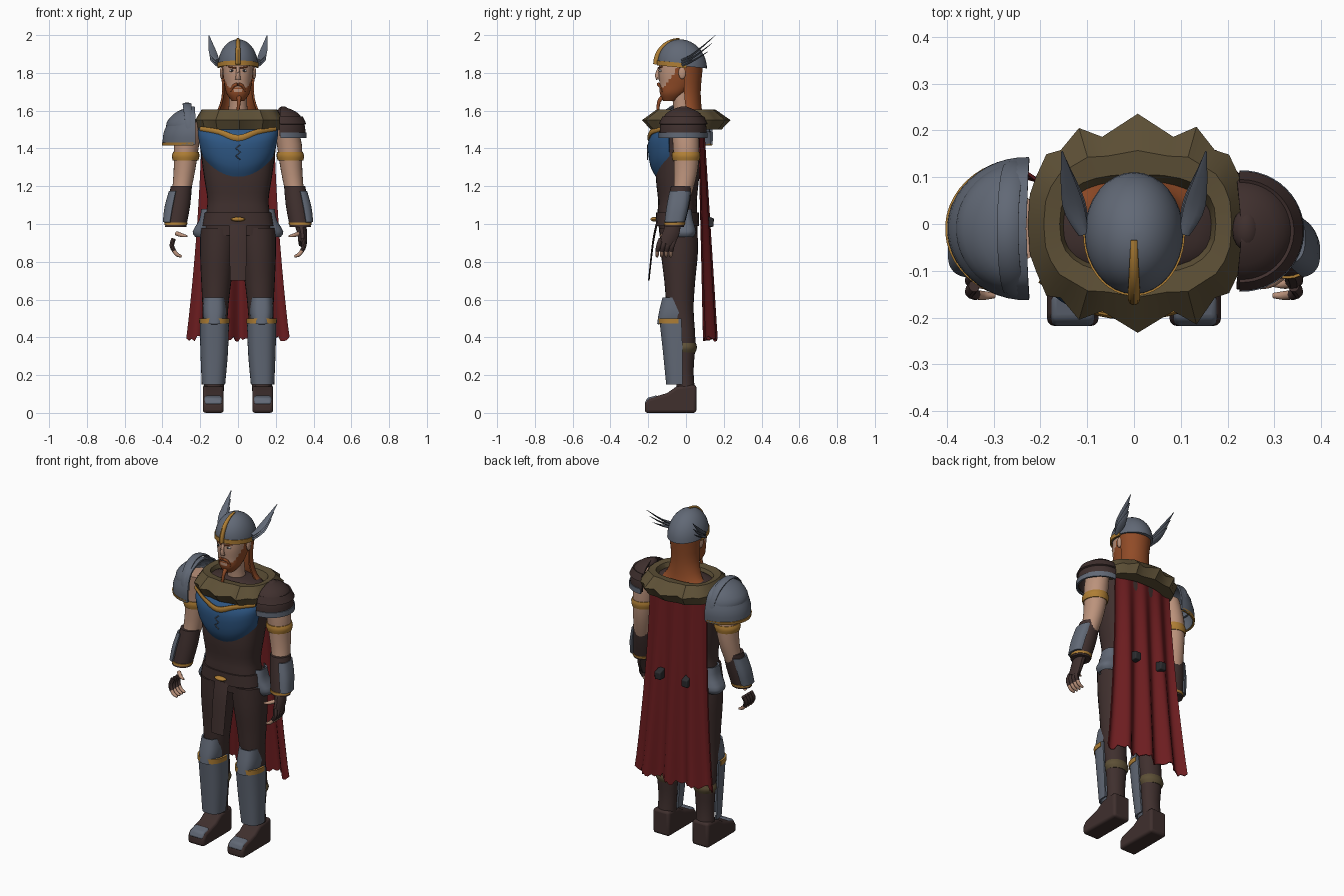
import bpy, bmesh, math, random
from math import sin, cos, pi, radians
from mathutils import Vector

if "Cube" in bpy.data.objects:
    bpy.data.objects.remove(bpy.data.objects["Cube"], do_unlink=True)
random.seed(4)
parts = []


def material(name, rgb):
    m = bpy.data.materials.new(name)
    m.use_nodes = True
    m.diffuse_color = (*rgb, 1)
    m.node_tree.nodes["Principled BSDF"].inputs["Base Color"].default_value = (*rgb, 1)
    return m


STEEL = material("steel", (.12, .14, .18))
LEATHER = material("dark leather", (.05, .029, .027))
RED = material("cape red", (.15, .012, .014))
BLUE = material("armour blue", (.027, .095, .23))
GOLD = material("gold", (.43, .21, .035))
SKIN = material("skin", (.5, .29, .2))
HAIR = material("ginger hair", (.28, .07, .02))
FUR = material("fur", (.11, .08, .037))
DARK = material("charcoal", (.025, .025, .028))
WHITE = material("eye white", (.6, .6, .58))


def finish(name, bm, *mats):
    bmesh.ops.recalc_face_normals(bm, faces=bm.faces)
    me = bpy.data.meshes.new(name)
    bm.to_mesh(me)
    bm.free()
    for m in mats:
        me.materials.append(m)
    ob = bpy.data.objects.new(name, me)
    bpy.context.collection.objects.link(ob)
    parts.append(ob)
    return ob


def grid(name, rows, mat, wrap=True, loop=False, cap=True, thick=0):
    """Skin a list of point rows with quads."""
    bm = bmesh.new()
    vs = [[bm.verts.new(p) for p in r] for r in rows]
    n = len(rows[0])
    for i in range(len(vs) if loop else len(vs) - 1):
        a, b = vs[i], vs[(i + 1) % len(vs)]
        for j in range(n if wrap else n - 1):
            k = (j + 1) % n
            bm.faces.new((a[j], a[k], b[k], b[j]))
    if wrap and cap and not loop:
        bm.faces.new(vs[0])
        bm.faces.new(vs[-1])
    if thick:
        bmesh.ops.recalc_face_normals(bm, faces=bm.faces)
        bmesh.ops.solidify(bm, geom=bm.faces[:], thickness=thick)
    return finish(name, bm, mat)


def spline(keys, steps):
    """Smoothly interpolate tuples."""
    out = []
    for i in range(len(keys) - 1):
        q = [keys[max(i - 1, 0)], keys[i], keys[i + 1], keys[min(i + 2, len(keys) - 1)]]
        for s in range(steps):
            t = s / steps
            out.append(tuple(.5 * (2 * b + (c - a) * t + (2 * a - 5 * b + 4 * c - d) * t * t
                       + (3 * b - a - 3 * c + d) * t ** 3) for a, b, c, d in zip(*q)))
    return out + [keys[-1]]


def loft(name, keys, mat, side=1, arc=None, power=2.0, steps=3, n=24, thick=.01, warp=None):
    """Stack ellipses (cx, cy, z, rx, ry); arc keeps only part of each ring (270 = front)."""
    a0, a1 = arc or (0, 360)
    rows = []
    for cx, cy, z, rx, ry in spline(keys, steps):
        row = []
        for j in range(n):
            a = radians(a0 + (a1 - a0) * j / (n - 1 if arc else n))
            c, s = cos(a), sin(a)
            p = (side * (cx + rx * math.copysign(abs(c) ** (2 / power), c)),
                 cy + ry * math.copysign(abs(s) ** (2 / power), s), z)
            row.append(warp(*p) if warp else p)
        rows.append(row)
    return grid(name, rows, mat, wrap=not arc, thick=thick if arc else 0)


def tube(name, path, mat, side=1, n=10, ref=None, steps=4):
    """Sweep an ellipse along (x, y, z, half width, half depth) keys."""
    pts = spline(path, steps)
    vs = [Vector((side * p[0], p[1], p[2])) for p in pts]
    d = (vs[-1] - vs[0]).normalized()
    ref = Vector(ref) if ref else Vector((0, 1, 0) if abs(d.z) > .85 else (0, 0, 1))
    rows = []
    for i, (v, p) in enumerate(zip(vs, pts)):
        t = (vs[min(i + 1, len(vs) - 1)] - vs[max(i - 1, 0)]).normalized()
        u = t.cross(ref).normalized()
        w = u.cross(t)
        rows.append([v + u * p[3] * cos(2 * pi * k / n) + w * p[4] * sin(2 * pi * k / n) for k in range(n)])
    return grid(name, rows, mat)


def ball(name, loc, scale, mat):
    bm = bmesh.new()
    bmesh.ops.create_uvsphere(bm, u_segments=16, v_segments=10, radius=1)
    for v in bm.verts:
        v.co = Vector(a * b + c for a, b, c in zip(v.co, scale, loc))
    return finish(name, bm, mat)


def prism(name, outline, x0, x1, mat, bevel):
    """Extrude a (y, z) outline sideways and round its edges."""
    ob = grid(name, [[(x, y, z) for y, z in outline] for x in (x0, x1)], mat)
    m = ob.modifiers.new("bevel", "BEVEL")
    m.width, m.segments = bevel, 3


# Head, coloured by region: beard follows the jaw line
head = loft("head", [(0, -.085, 1.65, .032, .035), (0, -.07, 1.69, .06, .068), (0, -.05, 1.74, .072, .09),
                     (0, -.04, 1.8, .08, .105), (0, -.03, 1.87, .082, .11)], SKIN, steps=6, n=40, power=2.2)
head.data.materials.append(HAIR)
for f in head.data.polygons:
    c = f.center
    mouth = abs(c.x) < .018 and 1.695 < c.z < 1.715
    if c.y > -.03 or (c.z < 1.72 + max(0, c.y + .12) * 1.4 and not mouth):
        f.material_index = 1
loft("neck", [(0, -.01, 1.54, .065, .06), (0, -.015, 1.6, .05, .05), (0, -.03, 1.72, .048, .05)], SKIN)
loft("back_hair", [(0, .02, 1.55, .15, .07), (0, .01, 1.6, .1, .065), (0, 0, 1.7, .074, .068),
                   (0, .0, 1.84, .085, .08)], HAIR, arc=(-8, 188))
tube("nose", [(0, -.14, 1.83, .008, .008), (0, -.152, 1.79, .011, .012), (0, -.148, 1.765, .015, .01)], SKIN)
tube("beard_braid", [(.005, -.12, 1.675, .014, .014), (.005, -.142, 1.65, .01, .01), (0, -.15, 1.6, .008, .008)], HAIR)
for s, side in ((1, "left"), (-1, "right")):
    ball(side + "_eye", (s * .032, -.133, 1.812), (.014, .01, .007), WHITE)
    ball(side + "_pupil", (s * .032, -.14, 1.812), (.006, .005, .006), DARK)
    ball(side + "_ear", (s * .086, -.02, 1.8), (.01, .02, .033), SKIN)
    tube(side + "_brow", [(.012, -.144, 1.826, .006, .005), (.05, -.128, 1.832, .006, .004)], HAIR, s)
    tube(side + "_moustache", [(.003, -.147, 1.74, .009, .008), (.025, -.138, 1.73, .008, .007),
                               (.038, -.124, 1.7, .004, .004)], HAIR, s, ref=(0, 1, 0))

# Helmet with band, crest and feathers


def tilt(x, y, z):
    return x, y, z - .1 * y


loft("helmet", [(0, -.02, 1.835 + .14 * sin(a), .105 * cos(a) + .001, .13 * cos(a) + .001)
                for a in [radians(10 * k) for k in range(10)]], STEEL, n=32, steps=1, warp=tilt)
loft("helmet_band", [(0, -.02, 1.825, .109, .134), (0, -.02, 1.85, .109, .134)], GOLD, arc=(170, 370), steps=1, warp=tilt)
tube("helmet_crest", [(0, -.02 - .138 * cos(a), 1.845 + .137 * sin(a), .016 * cos(a * .9), .014 * cos(a * .7))
                      for a in [radians(12 * k) for k in range(8)]], GOLD, ref=(1, 0, 0), steps=2)
for s, side in ((1, "left"), (-1, "right")):
    for k in range(3):
        tube(f"{side}_feather_{k + 1}", [(.108, -.02, 1.865 - .012 * k, .012, .008),
             (.132 - .003 * k, .045, 1.905 - .018 * k, .022, .005),
             (.154 - .008 * k, .155 - .018 * k, 1.998 - .042 * k, .002, .001)], STEEL, s)

# Torso, breastplate and belt
loft("torso", [(0, -.04, .94, .18, .1), (0, -.045, 1.05, .17, .105), (0, -.045, 1.13, .162, .103),
               (0, -.045, 1.25, .18, .115), (0, -.035, 1.4, .2, .12), (0, -.025, 1.5, .21, .115),
               (0, -.015, 1.57, .17, .09), (0, -.01, 1.6, .07, .06)], LEATHER, power=2.5, n=32)
loft("breastplate", [(0, -.06, 1.25, .165, .1), (0, -.06, 1.31, .195, .13), (0, -.06, 1.42, .212, .142),
                     (0, -.055, 1.48, .214, .125), (0, -.05, 1.51, .21, .1)], BLUE, arc=(190, 350), power=2.3,
     warp=lambda x, y, z: (x, y, z + (1.51 - z) * .35 * (x / .2) ** 2))
tube("breastplate_trim", [(-.2, -.12, 1.505, .007, .012), (-.1, -.182, 1.488, .007, .014),
                          (0, -.197, 1.455, .008, .017), (.1, -.182, 1.488, .007, .014),
                          (.2, -.12, 1.505, .007, .012)], GOLD)
tube("breastplate_rune", [(.012 * (-1) ** k, -.204, 1.42 - .02 * k, .003, .003) for k in range(5)], STEEL, steps=1)
loft("belt", [(0, -.045, .99, .19, .115), (0, -.045, 1.06, .178, .113)], LEATHER, power=2.5, n=32)
ball("buckle", (0, -.168, 1.025), (.038, .02, .012), GOLD)
tube("loin_cloth", [(0, -.155, 1.0, .046, .006), (0, -.175, .9, .046, .005), (0, -.197, .7, .042, .004)],
     LEATHER, n=8)

# Fur collar with jagged outer edge
rows = []
for i in range(28):
    a = 2 * pi * i / 28
    c, s = cos(a), sin(a)
    q = lambda t: math.copysign(abs(t) ** .75, t)
    jag = (.045 if i % 2 else 0) * abs(s) * random.uniform(.7, 1.1)
    rows.append([(.008 + q(c) * (.15 + .085 * f), q(s) * (.085 + .105 * f + jag * w), z)
                 for f, z, w in ((0, 1.55, 0), (.2, 1.6, 0), (.6, 1.605, .2), (1, 1.55, 1), (.85, 1.5, .3), (.2, 1.5, 0))])
grid("fur_collar", rows, FUR, loop=True)

# Cape with folds that deepen toward the ragged hem
rows = []
for v in range(17):
    t = v / 16
    row = []
    for u in range(41):
        x = u / 20 - 1
        hem = random.uniform(-.012, .02) if v == 16 else 0
        row.append((x * (.19 + .02 * t + .06 * t * t), .09 + .05 * t + (.004 + .024 * t) * sin(x * 11 + 1) - .02 * x * x,
                    1.56 - 1.17 * t + hem))
    rows.append(row)
grid("cape", rows, RED, wrap=False, thick=.006)

for s, side in ((1, "left"), (-1, "right")):
    prism(side + "_back_buckle", [(.1, .985), (.145, .985), (.148, 1.03), (.1, 1.045)], s * .07, s * .11, DARK, .006)

    # Legs and boots
    loft(side + "_leg", [(.1, -.04, .98, .1, .1), (.108, -.035, .85, .093, .098), (.115, -.033, .7, .08, .082),
                         (.12, -.03, .55, .068, .07), (.125, -.005, .38, .064, .055), (.125, -.005, .22, .054, .045),
                         (.13, 0, .1, .054, .05)], LEATHER, s)
    prism(side + "_boot", [(.055, 0), (.055, .15), (-.05, .14), (-.1, .105), (-.2, .075), (-.218, .05), (-.218, 0)],
          s * .076, s * .186, LEATHER, .018)
    prism(side + "_toe_cap", [(-.222, .045), (-.205, .08), (-.15, .094), (-.15, .045)], s * .084, s * .178, STEEL, .012)
    loft(side + "_greave", [(.13, -.03, .15, .062, .075), (.126, -.032, .32, .073, .09), (.125, -.04, .5, .078, .102)],
         STEEL, s, arc=(175, 365), power=2.6)
    loft(side + "_knee_plate", [(.125, -.04, .47, .052, .113), (.125, -.04, .53, .062, .104), (.125, -.04, .61, .056, .085)],
         STEEL, s, arc=(175, 365), power=2.8)
    loft(side + "_greave_trim", [(.125, -.04, .472, .08, .107), (.125, -.04, .5, .081, .108)], GOLD, s,
         arc=(180, 360), power=2.5)
    loft(side + "_calf_fur", [(.125, -.002, .32, .06, .052), (.125, -.002, .345, .072, .06),
                              (.125, -.002, .37, .064, .055)], FUR, s)
    loft(side + "_hip_plate", [(.14, -.01, .93, .085, .05), (.14, -.01, .96, .1, .065), (.14, -.02, 1.02, .066, .06),
                               (.14, -.02, 1.08, .054, .05)], STEEL, s, arc=(-95, 70), power=2.8)

    # Arms and bracers
    loft(side + "_arm", [(.25, -.01, 1.54, .06, .07), (.272, 0, 1.42, .066, .07), (.282, 0, 1.3, .058, .064),
                         (.298, -.015, 1.18, .05, .052), (.33, -.065, .99, .036, .04)], SKIN, s)
    loft(side + "_armband", [(.278, 0, 1.335, .067, .071), (.277, 0, 1.36, .073, .076), (.275, 0, 1.38, .068, .073)],
         GOLD, s)
    loft(side + "_bracer", [(.3, -.022, 1.2, .056, .058), (.313, -.04, 1.1, .06, .058), (.33, -.063, .985, .056, .052)],
         LEATHER, s)
    loft(side + "_bracer_guard", [(.308, -.03, 1.175, .058, .058), (.322, -.045, 1.09, .067, .06),
                                  (.338, -.06, 1.01, .06, .055)], STEEL, s, arc=(-75, 70), power=2.8)
    loft(side + "_bracer_studs", [(.329, -.062, .995, .06, .056), (.328, -.06, 1.008, .06, .057)], GOLD, s, steps=1)

    # Hands
    if s > 0:
        tube("left_palm", [(.33, -.065, 1.0, .03, .04), (.34, -.08, .95, .026, .045), (.342, -.105, .895, .022, .042)],
             LEATHER)
    for k in range(4):
        y = -.145 + .024 * k
        tube(f"{side}_glove_finger_{k + 1}", [(.342, y + .012, .92, .012, .013), (.35, y, .885, .012, .013),
                                              (.338, y - .006, .857, .011, .012)], LEATHER, s)
        tube(f"{side}_fingertip_{k + 1}", [(.34, y - .006, .86, .01, .01), (.323, y - .008, .838, .01, .01),
                                           (.298, y - .008, .828, .006, .006)], SKIN, s, ref=(0, 1, 0))
    tube(side + "_thumb", [(.325, -.1, .95, .012, .012), (.295, -.125, .94, .01, .01), (.268, -.135, .935, .005, .005)],
         SKIN, s)

# Layered steel pauldron on the right shoulder
loft("right_pauldron_lower", [(.23, -.01, 1.42, .17, .15), (.23, -.01, 1.48, .165, .153), (.23, -.01, 1.54, .14, .14)],
     STEEL, -1, arc=(-92, 92))
loft("right_pauldron_trim", [(.23, -.01, 1.415, .172, .148), (.23, -.01, 1.432, .174, .152)], GOLD, -1, arc=(-88, 88))
loft("right_pauldron_upper", [(.23, -.01, 1.49, .148, .145), (.23, -.01, 1.54, .147, .14), (.23, -.01, 1.59, .1, .11),
                              (.23, -.01, 1.62, .03, .04), (.23, -.01, 1.623, .002, .002)], STEEL, -1, arc=(-92, 92))
tube("right_pauldron_flange", [(.25 + .02 * sin(a), -.01 - .14 * cos(a), 1.49 + .145 * sin(a), .008, .024)
                               for a in [radians(20 * k) for k in range(10)]], STEEL, -1, ref=(1, 0, 0), steps=2)

# Leather pauldron on the left shoulder
loft("left_pauldron", [(.23, -.015, 1.465, .128, .125), (.23, -.015, 1.53, .122, .12), (.23, -.015, 1.585, .09, .09),
                       (.23, -.015, 1.615, .03, .035), (.23, -.015, 1.618, .002, .002)], LEATHER, arc=(-95, 95))
loft("left_pauldron_layer", [(.23, -.015, 1.53, .132, .128), (.23, -.015, 1.57, .112, .11)], LEATHER, arc=(-92, 92))
loft("left_pauldron_trim", [(.23, -.015, 1.455, .134, .13), (.23, -.015, 1.485, .133, .13)], STEEL, arc=(-92, 92))
ball("left_pauldron_knob", (.24, -.012, 1.595), (.03, .045, .028), LEATHER)

# Smooth shading with crisp edges
bpy.ops.object.select_all(action="DESELECT")
for ob in parts:
    ob.select_set(True)
bpy.context.view_layer.objects.active = parts[0]
bpy.ops.object.shade_smooth_by_angle(angle=radians(38))
